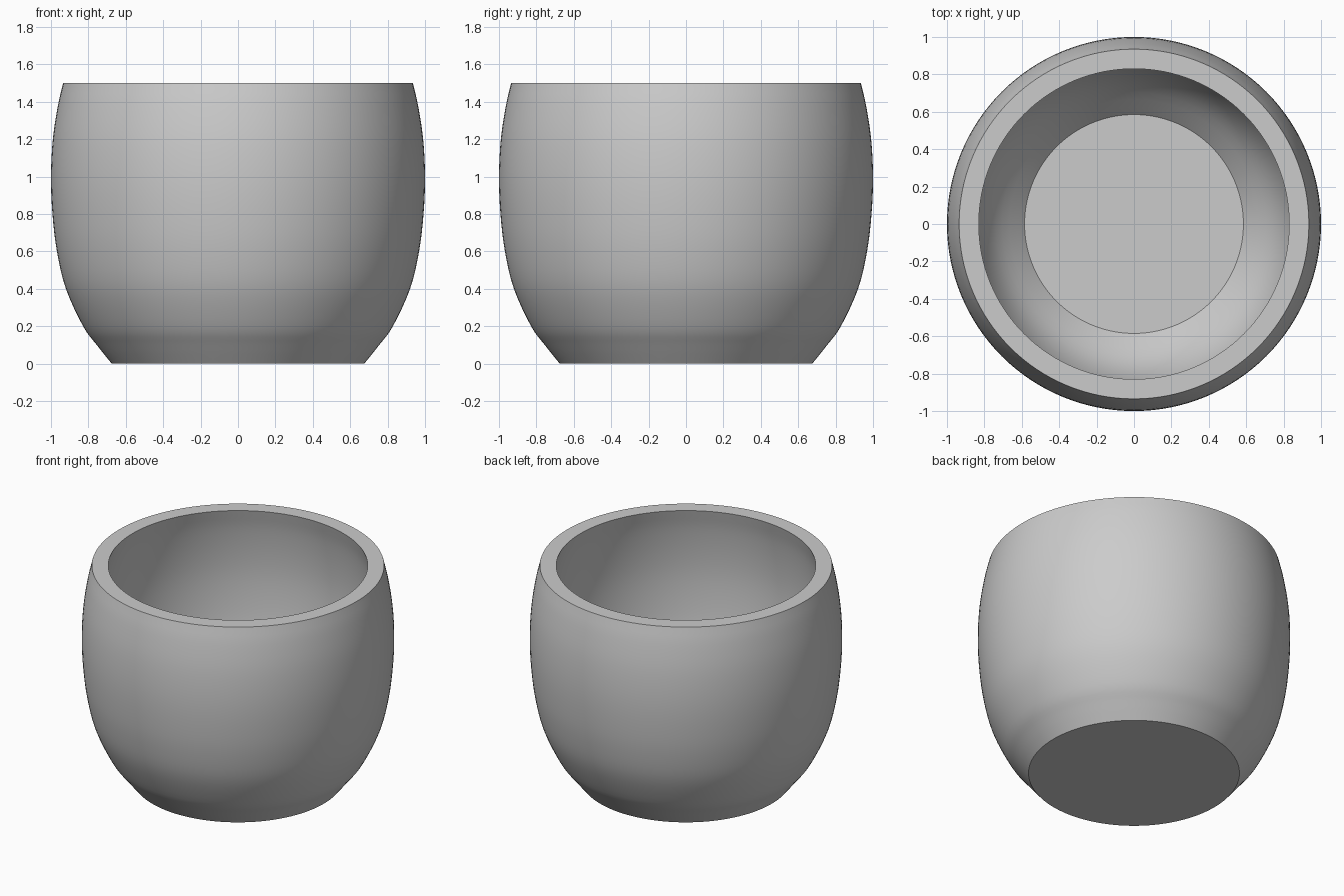
import bpy, bmesh
from math import sin, cos, tau, radians

if "Cube" in bpy.data.objects:
    bpy.data.objects.remove(bpy.data.objects["Cube"])

SEGMENTS = 128


def smooth_curve(points, steps=4):
    """Catmull-Rom curve through (radius, height) points."""
    p = [tuple(2 * a - b for a, b in zip(points[0], points[1]))] + points
    p.append(tuple(2 * a - b for a, b in zip(points[-1], points[-2])))
    out = []
    for i in range(1, len(p) - 2):
        for s in range(steps):
            t = s / steps
            out.append(tuple(
                0.5 * (2 * b + (c - a) * t + (2 * a - 5 * b + 4 * c - d) * t * t
                       + (3 * b - a - 3 * c + d) * t ** 3)
                for a, b, c, d in zip(p[i - 1], p[i], p[i + 1], p[i + 2])))
    out.append(points[-1])
    return out


# Outer wall from foot to rim, then inner wall from rim to floor
outer = smooth_curve([(0.675, 0), (0.755, 0.1), (0.828, 0.2), (0.92, 0.4),
                      (0.968, 0.6), (0.992, 0.8), (1.0, 1.0), (0.99, 1.2),
                      (0.963, 1.38), (0.935, 1.5)])
inner = smooth_curve([(0.83, 1.5), (0.863, 1.36), (0.888, 1.18), (0.898, 1.0),
                      (0.89, 0.8), (0.868, 0.62), (0.822, 0.43), (0.738, 0.26),
                      (0.585, 0.09)])

# Lathe the profile and close the foot and floor
bm = bmesh.new()
rings = [[bm.verts.new((r * cos(tau * i / SEGMENTS), r * sin(tau * i / SEGMENTS), z))
          for i in range(SEGMENTS)] for r, z in outer + inner]
for low, high in zip(rings, rings[1:]):
    for i in range(SEGMENTS):
        j = (i + 1) % SEGMENTS
        bm.faces.new((low[i], low[j], high[j], high[i]))
bm.faces.new(rings[0][::-1])
bm.faces.new(rings[-1])
bmesh.ops.recalc_face_normals(bm, faces=bm.faces)

mesh = bpy.data.meshes.new("cup_bowl")
bm.to_mesh(mesh)
bm.free()
cup = bpy.data.objects.new("cup_bowl", mesh)
bpy.context.collection.objects.link(cup)
bpy.context.view_layer.objects.active = cup
cup.select_set(True)
bpy.ops.object.shade_smooth_by_angle(angle=radians(30))
